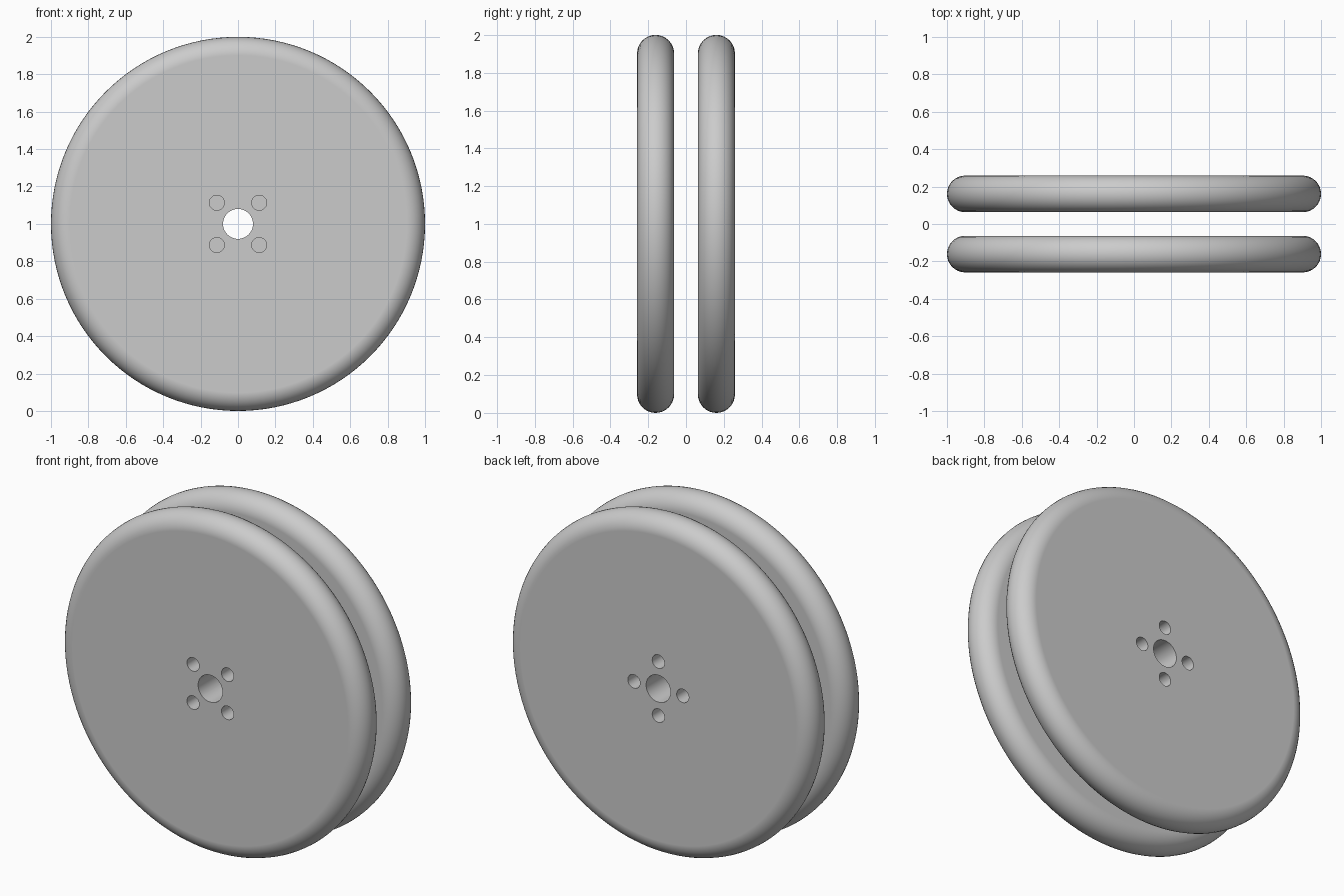
import bpy, bmesh, math
from mathutils import Matrix, Vector

cube = bpy.data.objects.get("Cube")
if cube:
    bpy.data.objects.remove(cube, do_unlink=True)

RADIUS, EDGE, OFFSET = 1.0, 0.098, 0.161
BORE, BOLT_HOLE, BOLT_CIRCLE = 0.08, 0.04, 0.16

grey = bpy.data.materials.new("plain grey")
grey.use_nodes = True
colour = (0.6, 0.6, 0.6, 1)
grey.diffuse_color = colour
grey.node_tree.nodes["Principled BSDF"].inputs["Base Color"].default_value = colour


def make_object(name, bm):
    bmesh.ops.recalc_face_normals(bm, faces=bm.faces)
    mesh = bpy.data.meshes.new(name)
    bm.to_mesh(mesh)
    bm.free()
    mesh.materials.append(grey)
    obj = bpy.data.objects.new(name, mesh)
    bpy.context.collection.objects.link(obj)
    return obj


def round_disc(name, y):
    """Disc about the y axis with a fully rounded rim."""
    bm = bmesh.new()
    steps, sides = 16, 128
    profile = []
    for i in range(steps + 1):
        a = math.pi * (i / steps - 0.5)
        r = RADIUS - EDGE + EDGE * math.cos(a)
        profile.append(bm.verts.new((r, y + EDGE * math.sin(a), 1)))
    edges = [bm.edges.new(pair) for pair in zip(profile, profile[1:])]
    bmesh.ops.spin(bm, geom=profile + edges, cent=(0, 0, 1), axis=(0, 1, 0),
                   angle=math.tau, steps=sides, use_merge=True)
    bmesh.ops.remove_doubles(bm, verts=bm.verts, dist=1e-4)
    bmesh.ops.holes_fill(bm, edges=[e for e in bm.edges if e.is_boundary], sides=0)
    return make_object(name, bm)


def hole_cutters(name, y, turn):
    """Centre bore and four bolt holes."""
    bm = bmesh.new()
    holes = [(Vector((0, y, 1)), BORE)]
    for i in range(4):
        a = turn + i * math.pi / 2
        holes.append((Vector((BOLT_CIRCLE * math.cos(a), y,
                              1 + BOLT_CIRCLE * math.sin(a))), BOLT_HOLE))
    for centre, r in holes:
        bmesh.ops.create_cone(bm, cap_ends=True, segments=48, radius1=r, radius2=r,
                              depth=EDGE * 3, matrix=Matrix.Translation(centre)
                              @ Matrix.Rotation(math.pi / 2, 4, 'X'))
    return make_object(name, bm)


def wheel(name, y, turn):
    disc = round_disc(name, y)
    cutter = hole_cutters(name + "_holes", y, turn)
    cut = disc.modifiers.new("holes", 'BOOLEAN')
    cut.operation, cut.solver, cut.object = 'DIFFERENCE', 'EXACT', cutter
    bpy.ops.object.select_all(action='DESELECT')
    disc.select_set(True)
    bpy.context.view_layer.objects.active = disc
    bpy.ops.object.modifier_apply(modifier=cut.name)
    bpy.data.objects.remove(cutter, do_unlink=True)
    bpy.ops.object.shade_smooth_by_angle(angle=math.radians(30))
    # keep the broad sides flat
    normals = disc.modifiers.new("face normals", 'WEIGHTED_NORMAL')
    normals.keep_sharp = True


# The bolt holes of the two wheels are staggered
wheel("front_wheel", -OFFSET, math.pi / 4)
wheel("back_wheel", OFFSET, 0)
